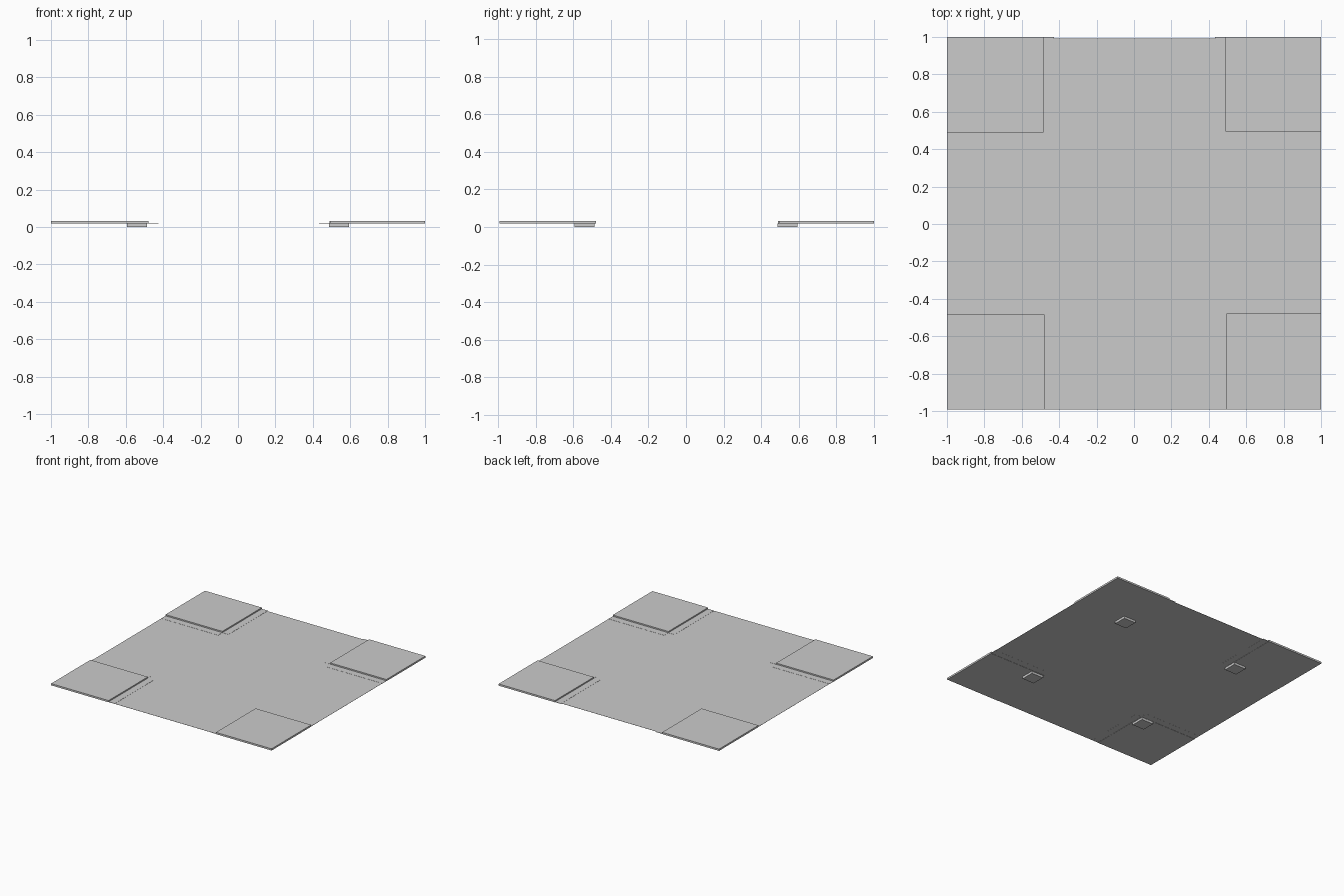
import bpy, bmesh
from mathutils import Vector

if "Cube" in bpy.data.objects:
    bpy.data.objects.remove(bpy.data.objects["Cube"])

# Axis-aligned slab between two corners, with optional cuts along x or y
def slab(name, lo, hi, cuts=(1, 1)):
    bm = bmesh.new()
    bmesh.ops.create_cube(bm, size=1)
    lo, hi = Vector(lo), Vector(hi)
    for v in bm.verts:
        v.co = Vector([lo[i] + (v.co[i] + 0.5) * (hi[i] - lo[i]) for i in range(3)])
    for axis in (0, 1):
        for k in range(1, cuts[axis]):
            p = lo.copy()
            p[axis] += (hi[axis] - lo[axis]) * k / cuts[axis]
            n = Vector((0, 0, 0))
            n[axis] = 1
            bmesh.ops.bisect_plane(bm, geom=bm.verts[:] + bm.edges[:] + bm.faces[:],
                                   plane_co=p, plane_no=n)
    me = bpy.data.meshes.new(name)
    bm.to_mesh(me)
    bm.free()
    ob = bpy.data.objects.new(name, me)
    bpy.context.collection.objects.link(ob)
    return ob

# Span on one side of an axis, ordered low to high
def span(a, b, sign):
    return sorted((a * sign, b * sign))

# Thin floor sheet
slab("floor_sheet", (-1, -0.993, 0.0205), (1, 0.993, 0.0215))

# Inner pad edges, slightly staggered around the corners
corners = {
    "back_left": (-1, 1, 0.484, 0.489),
    "back_right": (1, 1, 0.489, 0.495),
    "front_left": (-1, -1, 0.479, 0.484),
    "front_right": (1, -1, 0.495, 0.479),
}

for label, (sx, sy, ix, iy) in corners.items():
    oy = 1.0 if sy > 0 else 0.993
    # Raised corner pad
    x0, x1 = span(ix, 1, sx)
    y0, y1 = span(iy, oy, sy)
    slab("pad_" + label, (x0, y0, 0.0185), (x1, y1, 0.033))

    # Segmented joint strips under the two inner pad edges
    a0, a1 = span(ix - 0.055, ix + 0.05, sx)
    slab("side_strip_" + label, (a0, y0, 0.020), (a1, y1, 0.0225), (1, 6))
    b0, b1 = span(iy - 0.055, iy + 0.05, sy)
    slab("end_strip_" + label, (x0, b0, 0.020), (x1, b1, 0.0225), (6, 1))

    # Square foot under the inner pad corner
    f0, f1 = span(0.486, 0.594, sx)
    g0, g1 = span(0.486, 0.594, sy)
    slab("foot_" + label, (f0, g0, 0.0), (f1, g1, 0.0195))
